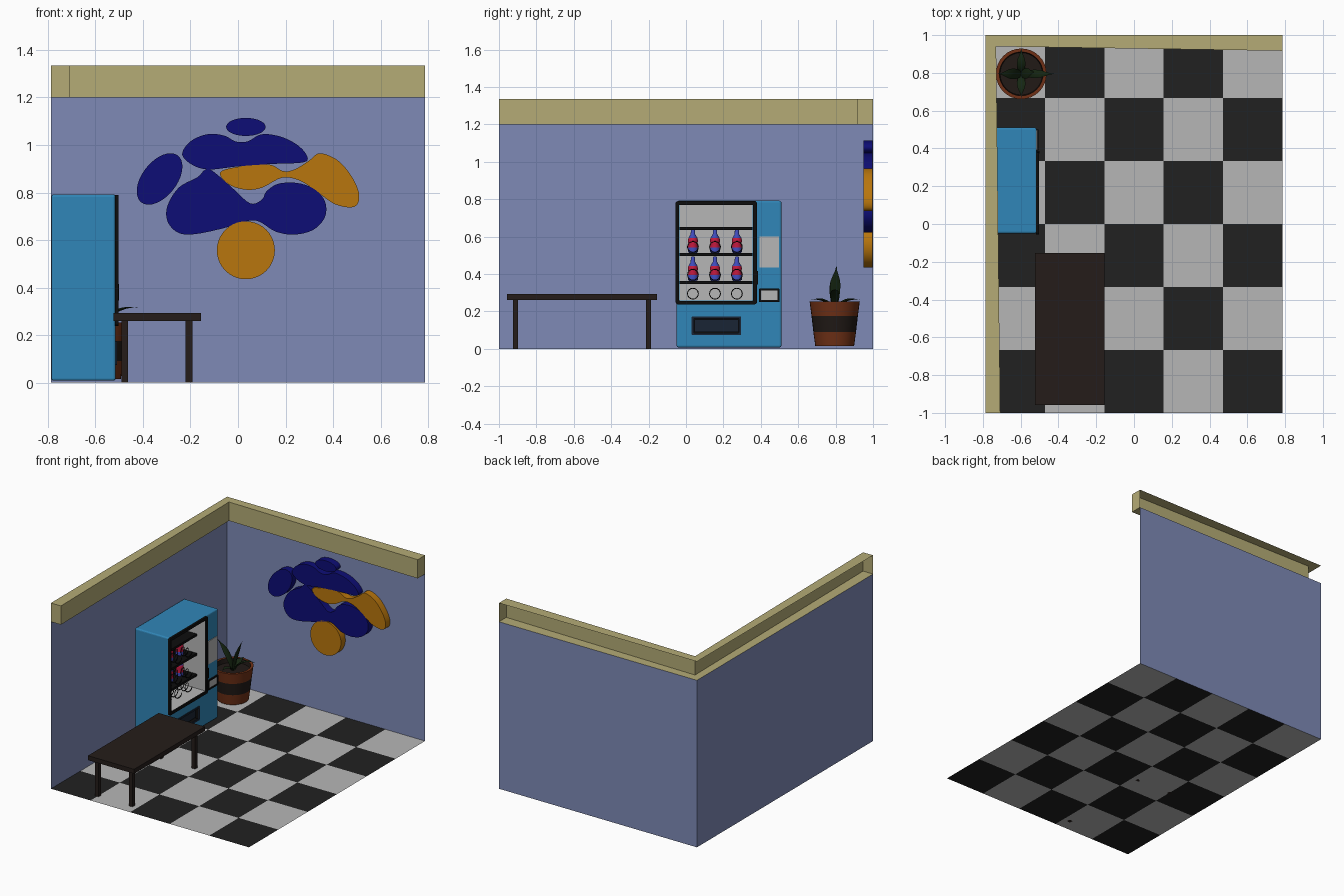
import bpy, bmesh, math
from mathutils import Vector

if "Cube" in bpy.data.objects:
    bpy.data.objects.remove(bpy.data.objects["Cube"])

X = 0.787


def mat(name, r, g, b):
    m = bpy.data.materials.new(name)
    m.diffuse_color = (r, g, b, 1)
    m.use_nodes = True
    m.node_tree.nodes["Principled BSDF"].inputs["Base Color"].default_value = m.diffuse_color
    return m


WALL = mat("wall_blue", .21, .255, .47)
TRIM = mat("trim_olive", .46, .41, .18)
LIGHT = mat("light_tile", .47, .47, .47)
DARK = mat("dark_tile", .015, .015, .015)
CYAN = mat("machine_blue", .03, .24, .48)
BLACK = mat("black", .004, .004, .004)
NAVY = mat("navy_flap", .01, .018, .035)
WOOD = mat("dark_wood", .018, .012, .010)
CLAY = mat("clay", .16, .03, .008)
BAND = mat("pot_band", .015, .010, .008)
LEAF = mat("leaf_green", .008, .02, .006)
INK = mat("art_blue", .004, .004, .18)
ORANGE = mat("art_orange", .48, .18, .004)
RED = mat("label_red", .55, .01, .05)
BOTTLE = mat("bottle_blue", .05, .07, .5)


def make(name, verts, faces, mats, idx=None, smooth=False):
    me = bpy.data.meshes.new(name)
    me.from_pydata([tuple(v) for v in verts], [], faces)
    for m in mats:
        me.materials.append(m)
    if idx:
        me.polygons.foreach_set("material_index", idx)
    bm = bmesh.new()
    bm.from_mesh(me)
    bmesh.ops.recalc_face_normals(bm, faces=bm.faces)
    bm.to_mesh(me)
    bm.free()
    ob = bpy.data.objects.new(name, me)
    bpy.context.collection.objects.link(ob)
    if smooth:
        bpy.ops.object.select_all(action='DESELECT')
        ob.select_set(True)
        bpy.context.view_layer.objects.active = ob
        bpy.ops.object.shade_smooth_by_angle(angle=math.radians(35))
    return ob


def box(name, x, y, z, m, skip=None):
    v = [(a, b, c) for a in x for b in y for c in z]
    f = [(0, 1, 3, 2), (4, 6, 7, 5), (0, 4, 5, 1), (2, 3, 7, 6), (0, 2, 6, 4), (1, 5, 7, 3)]
    return make(name, v, [q for i, q in enumerate(f) if i != skip], [m])


def lathe(name, cx, cy, cz, prof, mats, idx, n=32):
    v, f, k = [], [], []
    for r, z in prof:
        v += [(cx + r * math.cos(2 * math.pi * i / n), cy + r * math.sin(2 * math.pi * i / n), cz + z)
              for i in range(n)]
    for j in range(len(prof) - 1):
        for i in range(n):
            f.append((j * n + i, j * n + (i + 1) % n, (j + 1) * n + (i + 1) % n, (j + 1) * n + i))
            k.append(idx[j])
    f += [tuple(range(n)), tuple(range((len(prof) - 1) * n, len(prof) * n))]
    return make(name, v, f, mats, k + [idx[0], idx[-1]], True)


# Checkered floor
v = [(-X + 2 * X * i / 5, -1 + j / 3, 0) for j in range(7) for i in range(6)]
cells = [(i, j) for j in range(6) for i in range(5)]
make("checkered_floor", v, [(j * 6 + i, j * 6 + i + 1, j * 6 + i + 7, j * 6 + i + 6) for i, j in cells],
     [DARK, LIGHT], [(i + j) % 2 for i, j in cells])

# Walls
make("left_wall", [(-X, -1, 0), (-X, 1, 0), (-X, 1, 1.2), (-X, -1, 1.2)], [(0, 1, 2, 3)], [WALL])
make("back_wall", [(-X, 1, 0), (X, 1, 0), (X, 1, 1.2), (-X, 1, 1.2)], [(0, 1, 2, 3)], [WALL])

# Crown trim, a channel open on the outer side
plan = [(-X, -1), (-.708, -1), (-.73, .94), (X, .917), (X, 1), (-X, 1)]
v = [(x, y, z) for z in (1.2, 1.335) for x, y in plan]
f = [(i, i + 1, i + 7, i + 6) for i in range(4)]
f += [(0, 1, 2, 5), (2, 3, 4, 5), (6, 7, 8, 11), (8, 9, 10, 11)]
make("crown_trim", v, f, [TRIM])

# Wall art: smooth outlines extruded off the back wall (points in x, z hundredths)


def slab(name, pts, m):
    n = len(pts)
    v = [(x, y, z) for y in (.948, .998) for x, z in pts]
    f = [tuple(range(n)), tuple(range(n, 2 * n))]
    f += [(i, (i + 1) % n, n + (i + 1) % n, n + i) for i in range(n)]
    return make(name, v, f, [m], smooth=True)


def blob(name, pts, m, steps=5):
    p = [Vector(q) / 100 for q in pts]
    n, out = len(p), []
    for i in range(n):
        a, b, c, d = p[i - 1], p[i], p[(i + 1) % n], p[(i + 2) % n]
        for s in range(steps):
            t = s / steps
            out.append(.5 * (2 * b + (c - a) * t + (2 * a - 5 * b + 4 * c - d) * t * t
                             + (3 * b - a - 3 * c + d) * t ** 3))
    slab(name, out, m)


def ellipse(name, cx, cz, a, b, deg, m):
    t, pts = math.radians(deg), []
    for i in range(40):
        u, w = a * math.cos(i * math.pi / 20), b * math.sin(i * math.pi / 20)
        pts.append((cx + u * math.cos(t) - w * math.sin(t), cz + u * math.sin(t) + w * math.cos(t)))
    slab(name, pts, m)


ellipse("art_top_oval", .033, 1.076, .083, .038, 0, INK)
ellipse("art_left_oval", -.33, .857, .125, .073, 52, INK)
ellipse("art_disc", .033, .557, .122, .122, 0, ORANGE)
blob("art_upper_band", [(-23.5, 96), (-20, 101.5), (-13, 104.5), (-6, 104), (-1, 101.5), (4, 101.5), (10, 104.5),
                        (18, 103.5), (25, 100), (29, 95.5), (27.5, 92.7), (14, 92), (0, 91), (-12, 89.7),
                        (-19, 91.5)], INK)
blob("art_lower_band", [(-17, 86.5), (-25, 82), (-29.8, 74), (-29.5, 67.5), (-25, 63), (-18, 62.5), (-6, 65),
                        (4, 68), (9, 67.7), (16, 63.5), (24, 62.3), (32, 64.5), (36.7, 70), (36.5, 76.5),
                        (32, 81.5), (25, 84), (17, 83.7), (12, 80.5), (10, 77), (5, 75.5), (-3, 82.5),
                        (-11, 89.3), (-14, 89.5)], INK)
blob("art_orange_wave", [(-7.5, 88.5), (-4, 83.5), (3, 81.2), (10, 82), (18.5, 86.2), (26, 85), (33, 80.5),
                         (41, 75), (49, 74), (51, 79), (48, 86.5), (42, 93.5), (34.5, 96.5), (30, 93.5),
                         (24, 89.8), (19, 89), (13, 91.8), (1, 91)], ORANGE)

# Table
box("table_top", (-.523, -.156), (-.957, -.154), (.26, .292), WOOD)
for sx, lx in (("left", -.49), ("right", -.22)):
    for sy, ly in (("front", -.925), ("back", -.214)):
        box(f"table_leg_{sy}_{sx}", (lx, lx + .028), (ly, ly + .028), (0, .26), WOOD)

# Machine body with a carved display cabinet and delivery slot
body = box("machine_body", (-.785, -.515), (-.05, .51), (.008, .792), CYAN)
bev = body.modifiers.new("bevel", 'BEVEL')
bev.width, bev.segments = .01, 3
bpy.context.view_layer.objects.active = body
bpy.ops.object.modifier_apply(modifier="bevel")
for y, z, depth in (((-.037, .358), (.257, .77), -.75), ((.035, .29), (.08, .168), -.56)):
    cut = box("cutter", (depth, -.4), y, z, BLACK)
    b = body.modifiers.new("cut", 'BOOLEAN')
    b.operation, b.solver, b.object = 'DIFFERENCE', 'EXACT', cut
    bpy.ops.object.modifier_apply(modifier="cut")
    bpy.data.objects.remove(cut)
box("cabinet_liner", (-.748, -.512), (-.035, .356), (.259, .768), LIGHT, skip=1)
box("delivery_recess", (-.558, -.51), (.036, .289), (.081, .167), BLACK, skip=1)
box("delivery_flap", (-.55, -.535), (.045, .28), (.09, .158), NAVY)


def rounded(y, z, r, x, n=6):
    out = []
    for k, (cy, cz) in enumerate(((y[1] - r, z[1] - r), (y[0] + r, z[1] - r), (y[0] + r, z[0] + r),
                                  (y[1] - r, z[0] + r))):
        for i in range(n):
            a = (k + i / (n - 1)) * math.pi / 2
            out.append((x, cy + r * math.cos(a), cz + r * math.sin(a)))
    return out


def frame(name, yo, zo, yi, zi, xs, m, r=.014):
    loops = [rounded(yo, zo, r, xs[0]), rounded(yo, zo, r, xs[1]),
             rounded(yi, zi, r / 3, xs[1]), rounded(yi, zi, r / 3, xs[0])]
    n = len(loops[0])
    f = [(j * n + i, j * n + (i + 1) % n, (j + 1) % 4 * n + (i + 1) % n, (j + 1) % 4 * n + i)
         for j in range(4) for i in range(n)]
    make(name, sum(loops, []), f, [m])


frame("display_frame", (-.056, .38), (.238, .79), (-.037, .358), (.257, .77), (-.518, -.503), BLACK)
frame("delivery_rim", (.03, .295), (.074, .174), (.042, .283), (.086, .162), (-.518, -.51), NAVY, .006)
box("door_handle", (-.515, -.5), (.373, .386), (.345, .415), BLACK)
box("control_panel", (-.52, -.51), (.393, .498), (.435, .60), LIGHT)
box("coin_tray", (-.52, -.511), (.398, .493), (.257, .315), LIGHT)
frame("coin_tray_rim", (.39, .50), (.25, .322), (.4, .49), (.26, .312), (-.518, -.506), BLACK, .004)

# Shelves, coils and bottles
for i, z in enumerate((.636, .497, .348)):
    box(f"shelf_{i + 1}", (-.747, -.576), (-.034, .355), (z, z + .016), BLACK)
prof = [(.02, 0), (.027, .006), (.027, .03), (.024, .045), (.027, .066), (.024, .08), (.012, .1),
        (.011, .125), (.008, .129)]
for row, z in enumerate((.513, .364, .263)):
    for col, y in enumerate((.037, .155, .272)):
        cu = bpy.data.curves.new("coil", 'CURVE')
        cu.dimensions, cu.bevel_depth, cu.bevel_resolution = '3D', .0025, 1
        sp = cu.splines.new('POLY')
        n = 5 * 16
        sp.points.add(n)
        for i, p in enumerate(sp.points):
            a = i * math.pi / 8
            p.co = (-.735 + .16 * i / n, y + .029 * math.cos(a), z + .032 + .029 * math.sin(a), 1)
        cu.materials.append(BLACK)
        bpy.context.collection.objects.link(bpy.data.objects.new(f"coil_{row + 1}_{col + 1}", cu))
        if row < 2:
            lathe(f"bottle_{row + 1}_{col + 1}", -.655, y, z, prof, [BOTTLE, RED],
                  [0, 0, 1, 1, 1, 0, 0, 0], 16)

# Potted plant
PX, PY = -.597, .795
lathe("plant_pot", PX, PY, 0, [(.104, .016), (.114, .09), (.124, .176), (.134, .252), (.116, .252), (.112, .22)],
      [CLAY, BAND], [0, 1, 0, 0, 1], 32)


def leaf(name, mid, tip, side, width):
    base, mid, tip, side = Vector((0, 0, .215)), Vector(mid), Vector(tip), Vector(side).normalized()
    v, f, n = [], [], 9
    for i in range(n):
        t = i / (n - 1)
        c = base * (1 - t) ** 2 + 2 * mid * t * (1 - t) + tip * t * t + Vector((PX, PY, 0))
        d = ((mid - base) * (1 - t) + (tip - mid) * t).normalized()
        w = width * (.45 + .55 * math.sin(math.pi * min(1, t * 1.1))) * min(1, (1 - t) * 3 + .02)
        up = d.cross(side) * w * .3
        v += [c + side * w, c + up, c - side * w, c - up]
    for i in range(n - 1):
        f += [(i * 4 + k, i * 4 + (k + 1) % 4, i * 4 + 4 + (k + 1) % 4, i * 4 + 4 + k) for k in range(4)]
    f += [(0, 1, 2, 3), tuple(range(4 * n - 4, 4 * n))]
    make(name, v, f, [LEAF], smooth=True)


leaf("leaf_left", (-.03, 0, .34), (-.125, 0, .41), (0, 1, 0), .028)
leaf("leaf_upright", (.02, 0, .34), (.07, .01, .445), (0, 1, 0), .028)
leaf("leaf_right", (.07, 0, .33), (.175, 0, .315), (0, 1, 0), .022)
leaf("leaf_back", (0, .05, .28), (0, .135, .262), (1, 0, 0), .022)
leaf("leaf_front", (0, -.05, .28), (0, -.125, .262), (1, 0, 0), .022)
